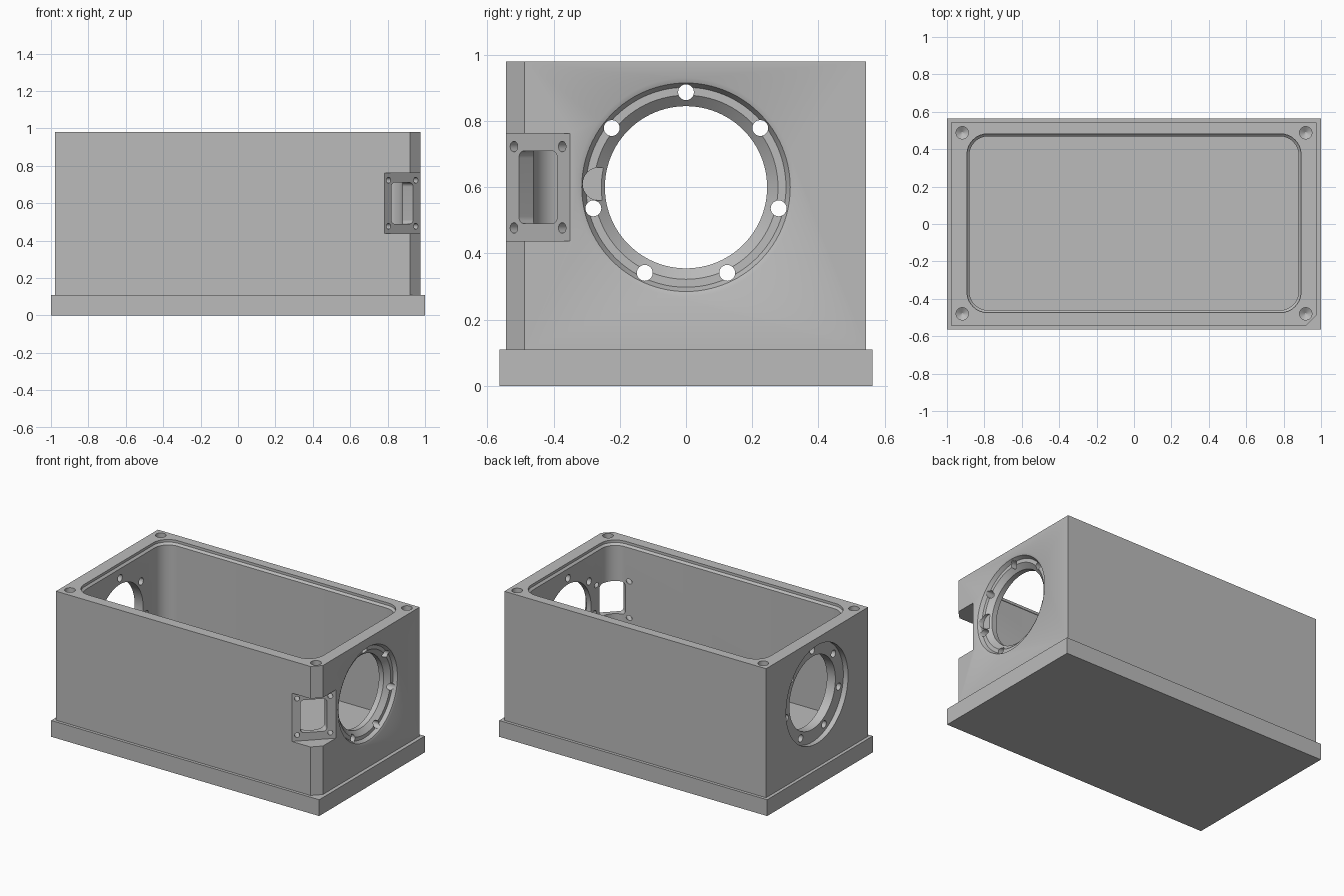
import bpy, bmesh, math
from mathutils import Matrix, Vector

old = bpy.data.objects.get("Cube")
if old:
    bpy.data.objects.remove(old, do_unlink=True)

grey = bpy.data.materials.new("machined_grey")
grey.use_nodes = True
colour = (0.5, 0.5, 0.5, 1)
grey.diffuse_color = colour
grey.node_tree.nodes["Principled BSDF"].inputs["Base Color"].default_value = colour


def circle(r, z, n=64):
    return [Vector((r * math.cos(math.tau * i / n), r * math.sin(math.tau * i / n), z))
            for i in range(n)]


def rounded(w, h, r, z, cx=0, cy=0, n=8):
    """Rounded rectangle ring from half sizes and corner radius."""
    ring = []
    for q, (sx, sy) in enumerate(((1, 1), (-1, 1), (-1, -1), (1, -1))):
        for i in range(n + 1):
            a = math.pi / 2 * (q + i / n)
            ring.append(Vector((cx + sx * (w - r) + r * math.cos(a),
                                cy + sy * (h - r) + r * math.sin(a), z)))
    return ring


def loft(name, rings, matrix=Matrix()):
    """Closed solid through equal-length rings, capped at both ends."""
    bm = bmesh.new()
    loops = [[bm.verts.new(matrix @ p) for p in ring] for ring in rings]
    n = len(loops[0])
    for a, b in zip(loops, loops[1:]):
        for i in range(n):
            j = (i + 1) % n
            bm.faces.new((a[i], a[j], b[j], b[i]))
    bm.faces.new(loops[0])
    bm.faces.new(loops[-1])
    bmesh.ops.recalc_face_normals(bm, faces=bm.faces[:])
    mesh = bpy.data.meshes.new(name)
    bm.to_mesh(mesh)
    bm.free()
    mesh.materials.append(grey)
    ob = bpy.data.objects.new(name, mesh)
    bpy.context.collection.objects.link(ob)
    return ob


def prism(name, outline, z0, z1):
    return loft(name, [[Vector((x, y, z)) for x, y in outline] for z in (z0, z1)])


def box_ring(w, h, z):
    return [Vector((sx * w, sy * h, z)) for sx, sy in ((1, 1), (-1, 1), (-1, -1), (1, -1))]


def activate(ob):
    bpy.ops.object.select_all(action='DESELECT')
    ob.select_set(True)
    bpy.context.view_layer.objects.active = ob


def cut(ob, cutter):
    cutter.hide_render = True
    mod = ob.modifiers.new("cut", 'BOOLEAN')
    mod.operation, mod.solver, mod.object = 'DIFFERENCE', 'EXACT', cutter
    activate(ob)
    bpy.ops.object.modifier_apply(modifier=mod.name)
    bpy.data.objects.remove(cutter, do_unlink=True)


# Base flange and main body with one bevelled corner
base = loft("base_flange", [box_ring(1, 0.563, 0), box_ring(1, 0.563, 0.11)])
body = prism("housing_body", [(-0.978, -0.543), (0.92, -0.543), (0.975, -0.488),
                              (0.975, 0.543), (-0.978, 0.543)], 0.11, 0.98)

# Open cavity with a stepped lip
cut(body, loft("cavity", [rounded(0.88, 0.465, 0.1, 0.23, 0, 0.004),
                          rounded(0.88, 0.465, 0.1, 0.95, 0, 0.004),
                          rounded(0.893, 0.478, 0.11, 0.963, 0, 0.004),
                          rounded(0.893, 0.478, 0.11, 1.05, 0, 0.004)]))

# Blind screw holes in the rim corners
for sx in (-1, 1):
    for y in (-0.48, 0.488):
        cut(body, loft("rim_hole", [circle(0.004, 0.85, 32), circle(0.033, 0.87, 32),
                                    circle(0.033, 1.05, 32)],
                       Matrix.Translation((sx * 0.918, y, 0))))

# Round ports in both ends, profiles given as radius and depth
ports = (
    (1, 0.975, ((0.33, -0.05), (0.33, 0), (0.315, 0.006), (0.302, 0.03),
                (0.278, 0.03), (0.245, 0.06), (0.245, 0.16))),
    (-1, 0.978, ((0.33, -0.05), (0.33, 0.035), (0.245, 0.035), (0.245, 0.16))),
)
for side, reach, profile in ports:
    place = Matrix.Translation((side * reach, 0, 0.6)) @ Matrix.Rotation(side * math.pi / 2, 4, 'Y')
    cut(body, loft("port", [circle(r, -d, 96) for r, d in profile], place))

# Seven bolt holes through both ends
along_x = Matrix.Rotation(math.pi / 2, 4, 'Y')
for k in range(7):
    a = math.tau * k / 7
    spot = Matrix.Translation((0, 0.287 * math.sin(a), 0.6 + 0.287 * math.cos(a)))
    cut(body, loft("bolt_hole", [circle(0.024, -1.1, 24), circle(0.024, 1.1, 24)],
                   spot @ along_x))

# Crescent relief beside the port
cut(body, loft("relief", [circle(0.05, 0.925, 32), circle(0.05, 0.965, 32)],
               Matrix.Translation((0, -0.262, 0.61)) @ along_x))

# Angled connector seat across the bevelled corner, local z pointing outward
s = math.sqrt(0.5)
seat = Matrix(((s, 0, s, 0.878), (s, 0, -s, -0.447), (0, 1, 0, 0.6), (0, 0, 0, 1)))
cut(body, loft("seat_cut", [box_ring(0.3, 0.163, 0), box_ring(0.3, 0.163, 0.3)], seat))
cut(body, loft("seat_window", [rounded(0.082, 0.11, 0.022, -0.15),
                               rounded(0.082, 0.11, 0.022, 0.05)], seat))
for sx in (-1, 1):
    for sy in (-1, 1):
        cut(body, loft("seat_hole", [circle(0.016, -0.12, 24), circle(0.016, 0.05, 24)],
                       seat @ Matrix.Translation((sx * 0.103, sy * 0.123, 0))))

for ob in (base, body):
    activate(ob)
    bpy.ops.object.shade_smooth_by_angle(angle=math.radians(30))
